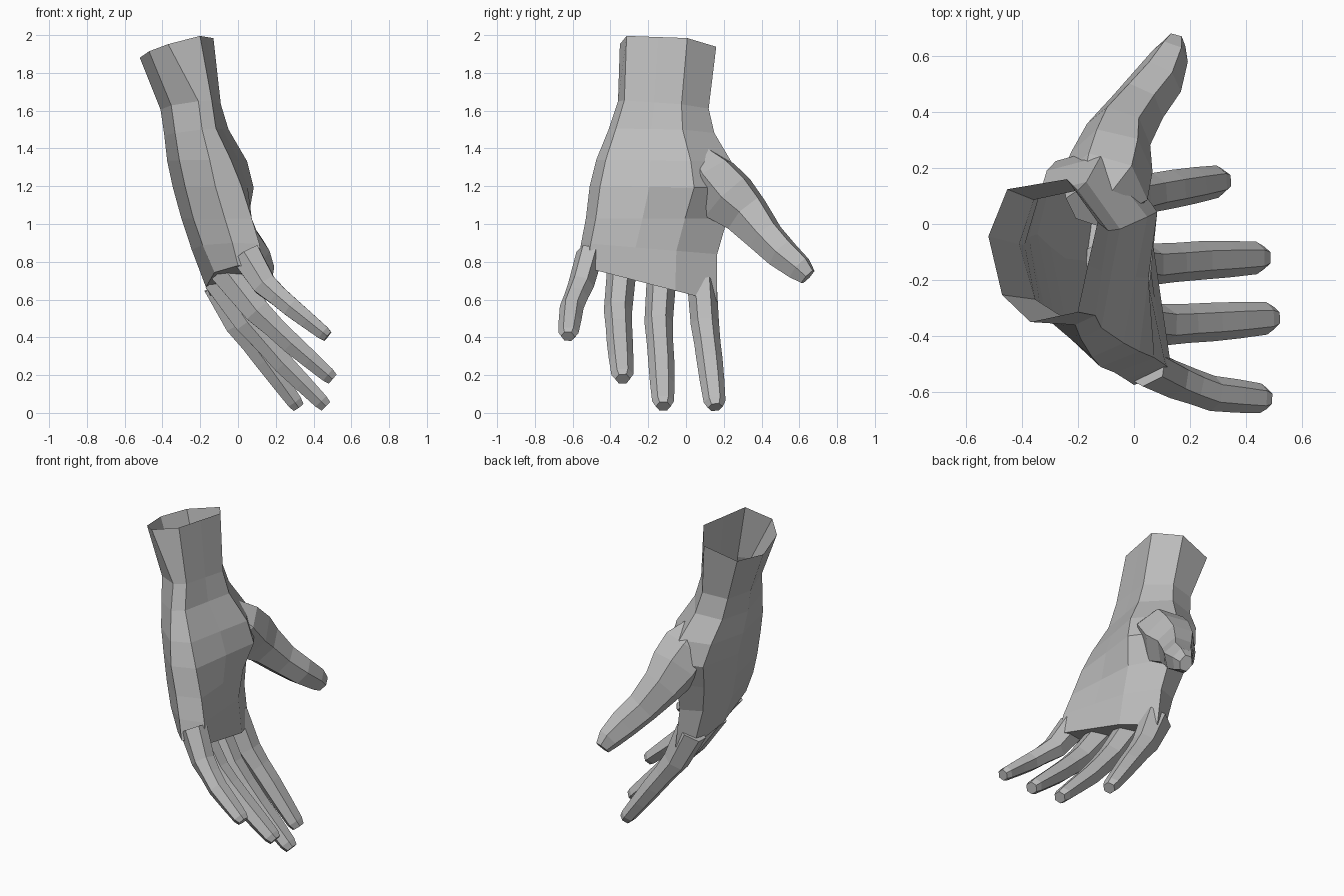
import bpy, bmesh, math
from mathutils import Vector

cube = bpy.data.objects.get("Cube")
if cube:
    bpy.data.objects.remove(cube, do_unlink=True)

skin = bpy.data.materials.new("plain_grey")
skin.use_nodes = True
grey = (0.5, 0.5, 0.5, 1)
skin.diffuse_color = grey
skin.node_tree.nodes["Principled BSDF"].inputs["Base Color"].default_value = grey


def lerp(a, b, t):
    return a + (b - a) * t


def loft(name, rings, cap_start=True, cap_end=True):
    """Bridge equal-sized rings of points into a flat-shaded skin."""
    bm = bmesh.new()
    loops = [[bm.verts.new(p) for p in ring] for ring in rings]
    for a, b in zip(loops, loops[1:]):
        for i in range(len(a)):
            j = (i + 1) % len(a)
            bm.faces.new((a[i], a[j], b[j], b[i]))
    if cap_start:
        bm.faces.new(loops[0])
    if cap_end:
        bm.faces.new(loops[-1])
    bmesh.ops.recalc_face_normals(bm, faces=bm.faces)
    mesh = bpy.data.meshes.new(name)
    bm.to_mesh(mesh)
    bm.free()
    mesh.materials.append(skin)
    obj = bpy.data.objects.new(name, mesh)
    bpy.context.collection.objects.link(obj)
    return obj


# Cross-section: position across the hand, back (-1) or palm (+1), depth share
SECTION = [(0, -1, 0), (.19, -1, .72), (.6, -1, 1), (.93, -1, .75),
           (1, 1, 0), (.7, 1, 1), (.4, 1, .97), (.07, 1, .95)]


def hand_ring(z_l, z_r, y_l, y_r, x_back, heel, mound, x_l, x_r, tilt):
    ring = []
    for t, side, depth in SECTION:
        face = x_back if side < 0 else lerp(heel, mound, t)
        x = lerp(lerp(x_l, x_r, t), face, depth)
        ring.append((x, lerp(y_l, y_r, t), lerp(z_l, z_r, t) + tilt * (x - x_back)))
    return ring


def tube(name, stations, axis, sides=6):
    """Tapered limb through stations of (x, y, z, half width, half depth)."""
    pts = [Vector(s[:3]) for s in stations]
    rings = []
    for i, s in enumerate(stations):
        along = (pts[min(i + 1, len(pts) - 1)] - pts[max(i - 1, 0)]).normalized()
        across = (axis - along * axis.dot(along)).normalized()
        up = across.cross(along)
        angles = [math.tau * k / sides for k in range(sides)]
        rings.append([pts[i] + across * s[3] * math.cos(a) + up * s[4] * math.sin(a) * 1.15
                      for a in angles])
    return loft(name, rings)


# Open wrist and cupped palm, with the mound below the thumb
loft("wrist_and_palm", [hand_ring(*row) for row in (
    (1.91, 1.86, -.35, .16, -.52, -.2, -.1, -.37, -.24, .28),
    (1.63, 1.59, -.36, .12, -.41, -.14, -.07, -.21, -.2, .1),
    (1.48, 1.46, -.41, .15, -.39, -.12, -.02, -.19, -.17, .1),
    (1.34, 1.33, -.475, .24, -.375, -.04, .085, -.15, -.12, 0),
    (1.2, 1.19, -.51, .28, -.345, .02, .11, -.12, -.08, 0),
    (1.03, 1.03, -.53, .22, -.3, .085, .02, -.07, -.09, 0),
    (.9, .84, -.555, .165, -.245, .13, .0, -.03, -.07, 0),
    (.78, .59, -.575, .165, -.17, .15, .03, .0, -.04, 0),
)], cap_start=False)

# Fingers: root, middle and tip centres; widths swell a little at the joints
WIDTHS = [(.078, .085), (.075, .069), (.07, .058), (.069, .055), (.065, .048), (.058, .04), (.04, .032)]
FINGERS = {
    "index_finger": [(-.1, .085, .68), (.0, .1, .47), (.14, .125, .28), (.32, .155, .03)],
    "middle_finger": [(-.1, -.13, .71), (.05, -.145, .48), (.24, -.13, .26), (.465, -.12, .035)],
    "ring_finger": [(-.07, -.34, .76), (.1, -.36, .54), (.28, -.35, .37), (.5, -.335, .18)],
    "little_finger": [(.04, -.51, .84), (.14, -.555, .68), (.28, -.605, .56), (.475, -.625, .405)],
}
for name, ends in FINGERS.items():
    a, b, c, d = (Vector(p) for p in ends)
    path = [a, b, b.lerp(c, .5), c, c.lerp(d, .45), c.lerp(d, .88), d]
    scale = .92 if name == "little_finger" else 1
    tube(name, [(*p, w * scale, h * scale) for p, (w, h) in zip(path, WIDTHS)], Vector((0, 1, 0)))

# Thumb growing out of the side of the palm
tube("thumb", [
    (-.15, .06, 1.36, .1, .07),
    (-.105, .13, 1.25, .16, .13),
    (-.08, .22, 1.14, .15, .145),
    (-.055, .32, 1.05, .12, .115),
    (.015, .42, .93, .1, .09),
    (.085, .51, .84, .092, .08),
    (.13, .6, .765, .066, .066),
    (.145, .645, .72, .04, .045),
], Vector((1, -.2, 0)))
